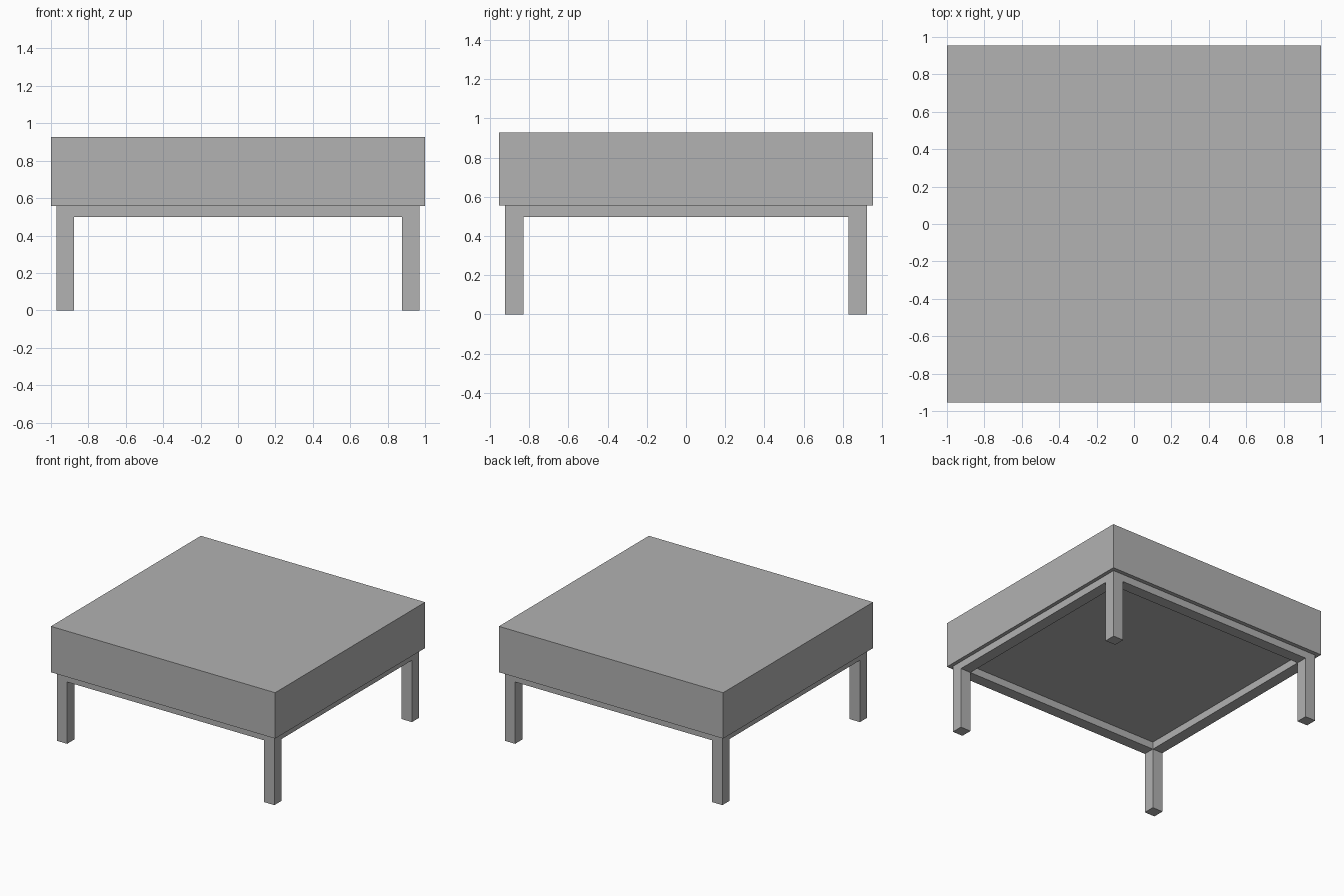
import bpy

# Remove the default cube
cube = bpy.data.objects.get("Cube")
if cube:
    bpy.data.objects.remove(cube, do_unlink=True)

# Single flat grey
grey = bpy.data.materials.new("plain_grey")
grey.use_nodes = True
colour = (0.445, 0.445, 0.445, 1.0)
grey.diffuse_color = colour
grey.node_tree.nodes["Principled BSDF"].inputs["Base Color"].default_value = colour


def box(name, low, high):
    """Axis-aligned box between two opposite corners."""
    centre = [(a + b) / 2 for a, b in zip(low, high)]
    size = [b - a for a, b in zip(low, high)]
    bpy.ops.mesh.primitive_cube_add(size=1, location=centre)
    obj = bpy.context.object
    obj.name = name
    obj.scale = size
    bpy.ops.object.transform_apply(location=False, rotation=False, scale=True)
    obj.data.materials.append(grey)
    return obj


X, Y = 0.97, 0.922                    # outer half size of the frame
W = 0.092                             # leg and rail thickness
RAIL, SEAT, TOP = 0.498, 0.557, 0.927  # heights
IX, IY = X - W, Y - W

# Cushion
box("seat_cushion", (-1, -0.955, SEAT), (1, 0.955, TOP))

# Legs, reaching up to the cushion
for sx, side in ((-1, "right"), (1, "left")):
    for sy, end in ((-1, "front"), (1, "back")):
        xs = sorted((sx * IX, sx * X))
        ys = sorted((sy * IY, sy * Y))
        box(f"{end}_{side}_leg", (xs[0], ys[0], 0), (xs[1], ys[1], SEAT))

# Rails between the legs, flush with their faces
for s, end, side in ((-1, "front", "right"), (1, "back", "left")):
    ys = sorted((s * IY, s * Y))
    box(f"{end}_rail", (-IX, ys[0], RAIL), (IX, ys[1], SEAT))
    xs = sorted((s * IX, s * X))
    box(f"{side}_rail", (xs[0], -IY, RAIL), (xs[1], IY, SEAT))
